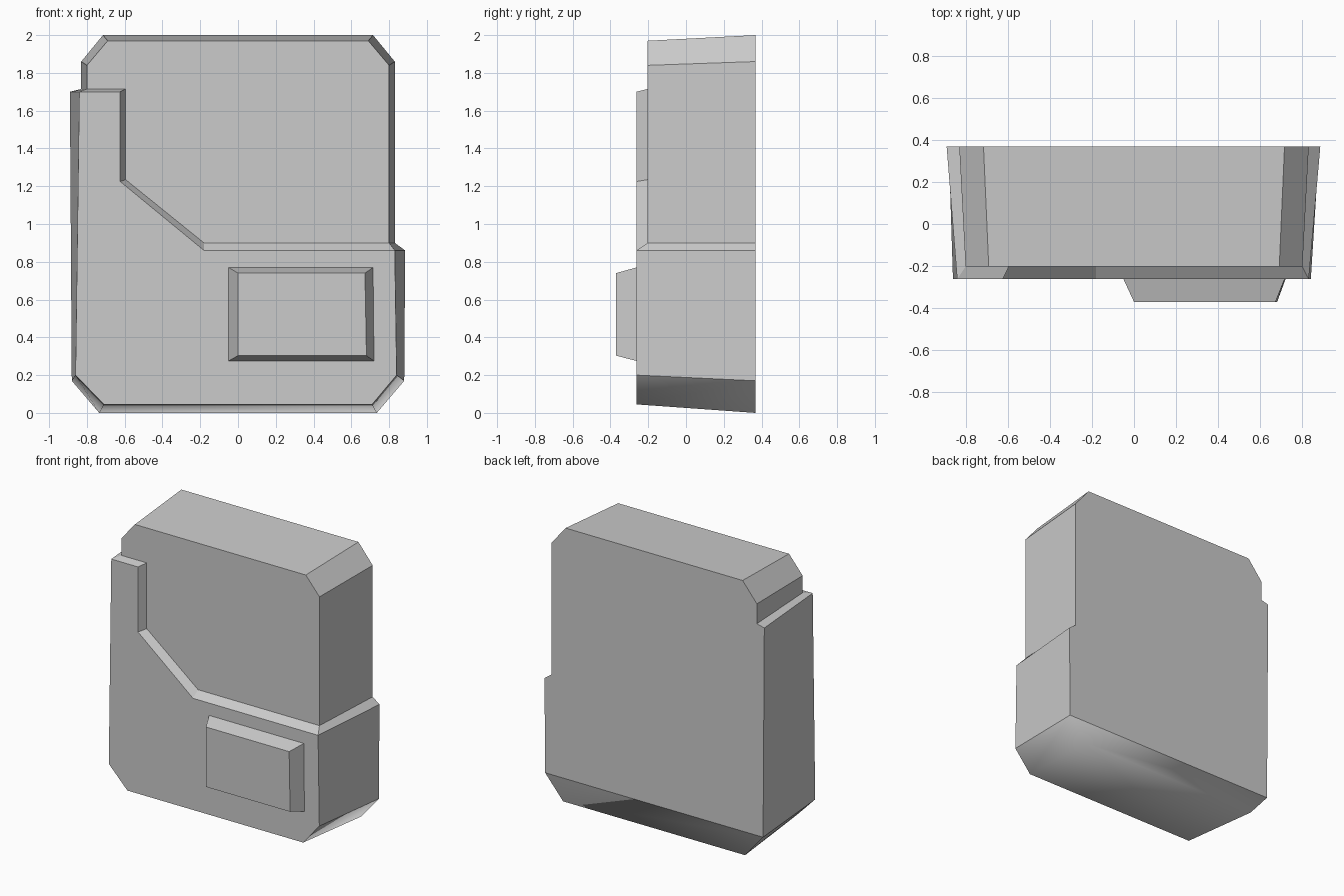
import bpy
import bmesh

default_cube = bpy.data.objects.get("Cube")
if default_cube:
    bpy.data.objects.remove(default_cube, do_unlink=True)

grey = bpy.data.materials.new("plain_grey")
grey.use_nodes = True
grey.diffuse_color = (0.6, 0.6, 0.6, 1)
grey.node_tree.nodes["Principled BSDF"].inputs["Base Color"].default_value = grey.diffuse_color

# Depth planes, front to back
BLOCK, SHELL, PANEL, BACK = -0.37, -0.262, -0.203, 0.368


def ring(bm, depth, outline):
    """Add one vertex for each (x, z) point at the given depth."""
    return [bm.verts.new((x, depth, z)) for x, z in outline]


def strip(bm, first, second, smooth=False):
    """Bridge two open rows of vertices with quads."""
    for i in range(len(first) - 1):
        face = bm.faces.new((first[i], first[i + 1], second[i + 1], second[i]))
        face.smooth = smooth


def finish(bm, name):
    bmesh.ops.recalc_face_normals(bm, faces=bm.faces[:])
    mesh = bpy.data.meshes.new(name)
    bm.to_mesh(mesh)
    bm.free()
    mesh.materials.append(grey)
    part = bpy.data.objects.new(name, mesh)
    bpy.context.scene.collection.objects.link(part)
    return part


def build_case():
    bm = bmesh.new()

    # Chamfered top of the upper body, running from left to right
    top_front = ring(bm, PANEL, [(-0.8, 1.84), (-0.69, 1.97), (0.69, 1.97), (0.8, 1.84)])
    top_back = ring(bm, BACK, [(-0.83, 1.86), (-0.715, 2), (0.715, 2), (0.83, 1.86)])

    # Chamfered bottom of the thicker lower shell
    low_front = ring(bm, SHELL, [(-0.86, 0.2), (-0.71, 0.045), (0.71, 0.045), (0.84, 0.2)])
    low_back = ring(bm, BACK, [(-0.88, 0.17), (-0.735, 0), (0.735, 0), (0.88, 0.17)])

    # Stepped rim of the shell, with its bevel up to the recessed panel
    rim = ring(bm, SHELL, [(-0.84, 1.7), (-0.624, 1.7), (-0.624, 1.225), (-0.18, 0.86), (0.83, 0.86)])
    inner = ring(bm, PANEL, [(-0.8, 1.715), (-0.595, 1.715), (-0.595, 1.235), (-0.18, 0.9), (0.8, 0.9)])
    rim_ends = ring(bm, BACK, [(-0.89, 1.7), (0.885, 0.86)])
    inner_ends = ring(bm, BACK, [(-0.83, 1.715), (0.83, 0.9)])
    strip(bm, [rim_ends[0]] + rim + [rim_ends[1]],
          [inner_ends[0]] + inner + [inner_ends[1]])

    # Walls around the upper body and the shell
    strip(bm, [inner[0]] + top_front + [inner[-1]],
          [inner_ends[0]] + top_back + [inner_ends[1]])
    for end in (0, -1):
        strip(bm, [rim[end], low_front[end]], [rim_ends[end], low_back[end]])

    # Softly shaded underside, carried round to the foot of the back
    strip(bm, low_front, low_back, smooth=True)
    bm.faces.new(low_back).smooth = True

    # Recessed panel, shell front and flat back
    bm.faces.new(top_front + inner[::-1])
    bm.faces.new(rim + low_front[::-1])
    bm.faces.new([low_back[0], rim_ends[0], inner_ends[0]] + top_back
                 + [inner_ends[1], rim_ends[1], low_back[-1]])
    return finish(bm, "main_case")


def build_block():
    bm = bmesh.new()
    # Raised block with sloping sides
    base = ring(bm, SHELL, [(-0.05, 0.77), (0.715, 0.77), (0.72, 0.275), (-0.05, 0.275)])
    face = ring(bm, BLOCK, [(0, 0.74), (0.672, 0.74), (0.68, 0.303), (0, 0.303)])
    strip(bm, base + base[:1], face + face[:1])
    bm.faces.new(face)
    bm.faces.new(base)
    return finish(bm, "raised_front_block")


build_case()
build_block()
